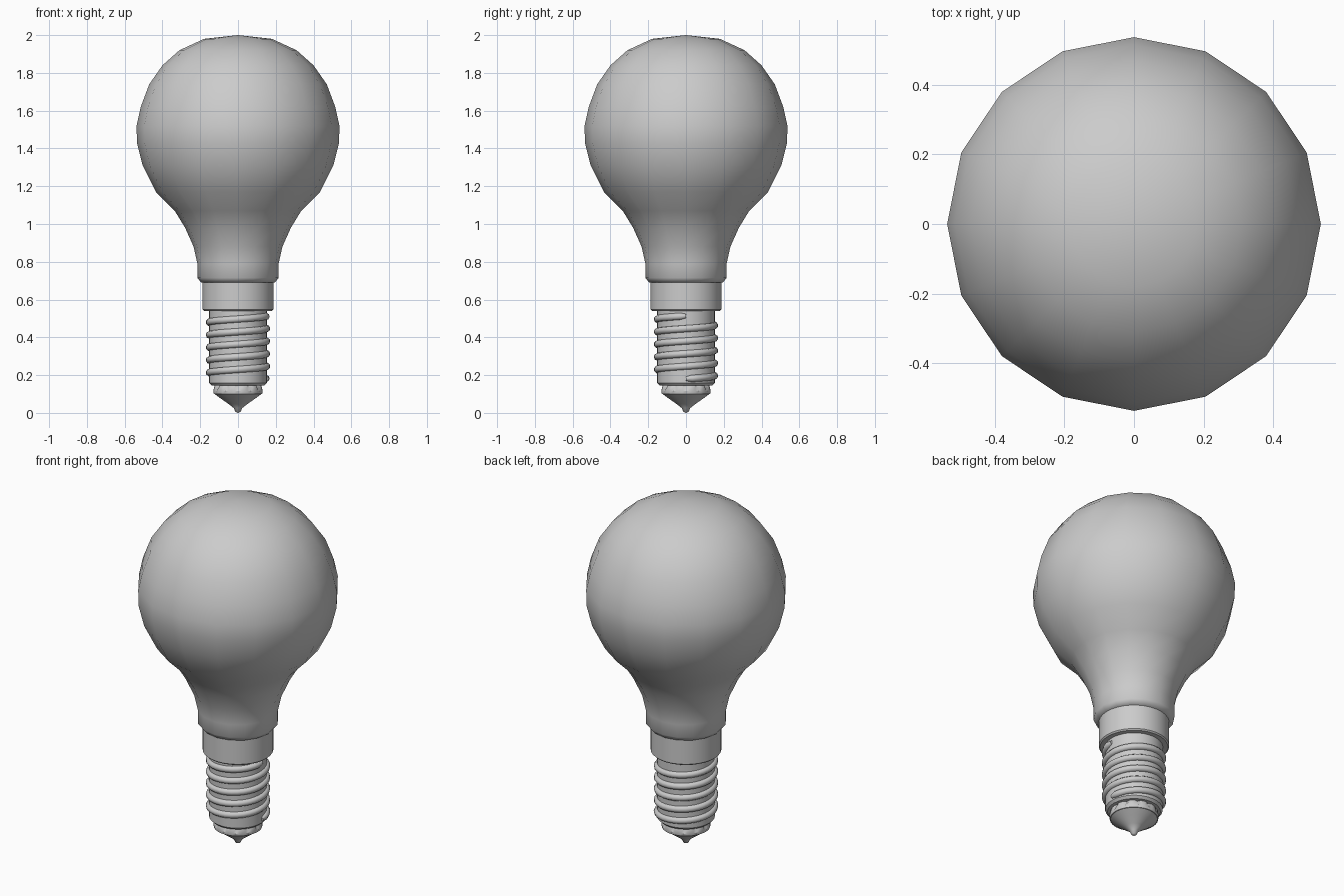
import bpy, bmesh
from math import sin, cos, pi, radians

if "Cube" in bpy.data.objects:
    bpy.data.objects.remove(bpy.data.objects["Cube"])


def finish(obj, angle):
    bpy.ops.object.select_all(action='DESELECT')
    obj.select_set(True)
    bpy.context.view_layer.objects.active = obj
    bpy.ops.object.shade_smooth_by_angle(angle=radians(angle))


def lathe(name, profile, sides, angle=35, ripple=None):
    """Revolve (radius, z) points about z; ripple(i, ring) scales a radius."""
    bm = bmesh.new()
    rings = []
    for k, (r, z) in enumerate(profile):
        if r == 0:
            rings.append([bm.verts.new((0, 0, z))] * sides)
            continue
        ring = []
        for i in range(sides):
            a = 2 * pi * i / sides
            rr = r * (ripple(i, k) if ripple else 1)
            ring.append(bm.verts.new((rr * cos(a), rr * sin(a), z)))
        rings.append(ring)
    for lo, hi in zip(rings, rings[1:]):
        for i in range(sides):
            j = (i + 1) % sides
            bm.faces.new(dict.fromkeys((lo[i], lo[j], hi[j], hi[i])))
    bmesh.ops.recalc_face_normals(bm, faces=bm.faces)
    mesh = bpy.data.meshes.new(name)
    bm.to_mesh(mesh)
    bm.free()
    obj = bpy.data.objects.new(name, mesh)
    bpy.context.collection.objects.link(obj)
    finish(obj, angle)
    return obj


# Glass bulb: 16 sides, smooth shaded
lathe("glass_bulb", [
    (0, 0.69), (0.195, 0.69), (0.215, 0.715), (0.215, 0.79), (0.235, 0.88),
    (0.28, 0.98), (0.335, 1.07), (0.435, 1.17), (0.505, 1.31), (0.535, 1.43),
    (0.537, 1.52), (0.515, 1.62), (0.47, 1.74), (0.40, 1.84), (0.31, 1.92),
    (0.18, 1.98), (0, 2.0)], 16, 60)

# Metal collar below the glass
lathe("collar", [(0, 0.54), (0.18, 0.54), (0.187, 0.547), (0.187, 0.70),
                 (0, 0.70)], 32)

# Screw core
lathe("screw_core", [(0, 0.145), (0.14, 0.145), (0.153, 0.158),
                     (0.153, 0.55), (0, 0.55)], 32)

# Insulator ring with small notches
lathe("insulator_ring", [(0, 0.10), (0.128, 0.10), (0.131, 0.115),
                         (0.128, 0.135), (0.122, 0.15), (0, 0.15)], 48, 35,
      lambda i, k: 0.9 if k in (3, 4) and i % 4 == 0 else 1)

# Pointed contact tip
lathe("contact_tip", [(0, 0), (0.014, 0.006), (0.022, 0.025), (0.05, 0.047),
                      (0.09, 0.075), (0.128, 0.103), (0, 0.103)], 32, 45)

# Screw thread: five turns of rounded wire
turns, steps, radius, z0, z1 = 5, 32, 0.152, 0.18, 0.513
curve = bpy.data.curves.new("screw_thread", 'CURVE')
curve.dimensions = '3D'
curve.bevel_depth = 0.019
curve.bevel_resolution = 2
curve.use_fill_caps = True
spline = curve.splines.new('POLY')
count = turns * steps + 1
spline.points.add(count - 1)
for i, p in enumerate(spline.points):
    a = 2 * pi * i / steps
    z = z0 + (z1 - z0) * i / (count - 1)
    p.co = (radius * cos(a), radius * sin(a), z, 1)
    p.radius = 0.6 if i in (0, count - 1) else 1
thread = bpy.data.objects.new("screw_thread", curve)
bpy.context.collection.objects.link(thread)
bpy.ops.object.select_all(action='DESELECT')
thread.select_set(True)
bpy.context.view_layer.objects.active = thread
bpy.ops.object.convert(target='MESH')
finish(bpy.context.view_layer.objects.active, 50)
